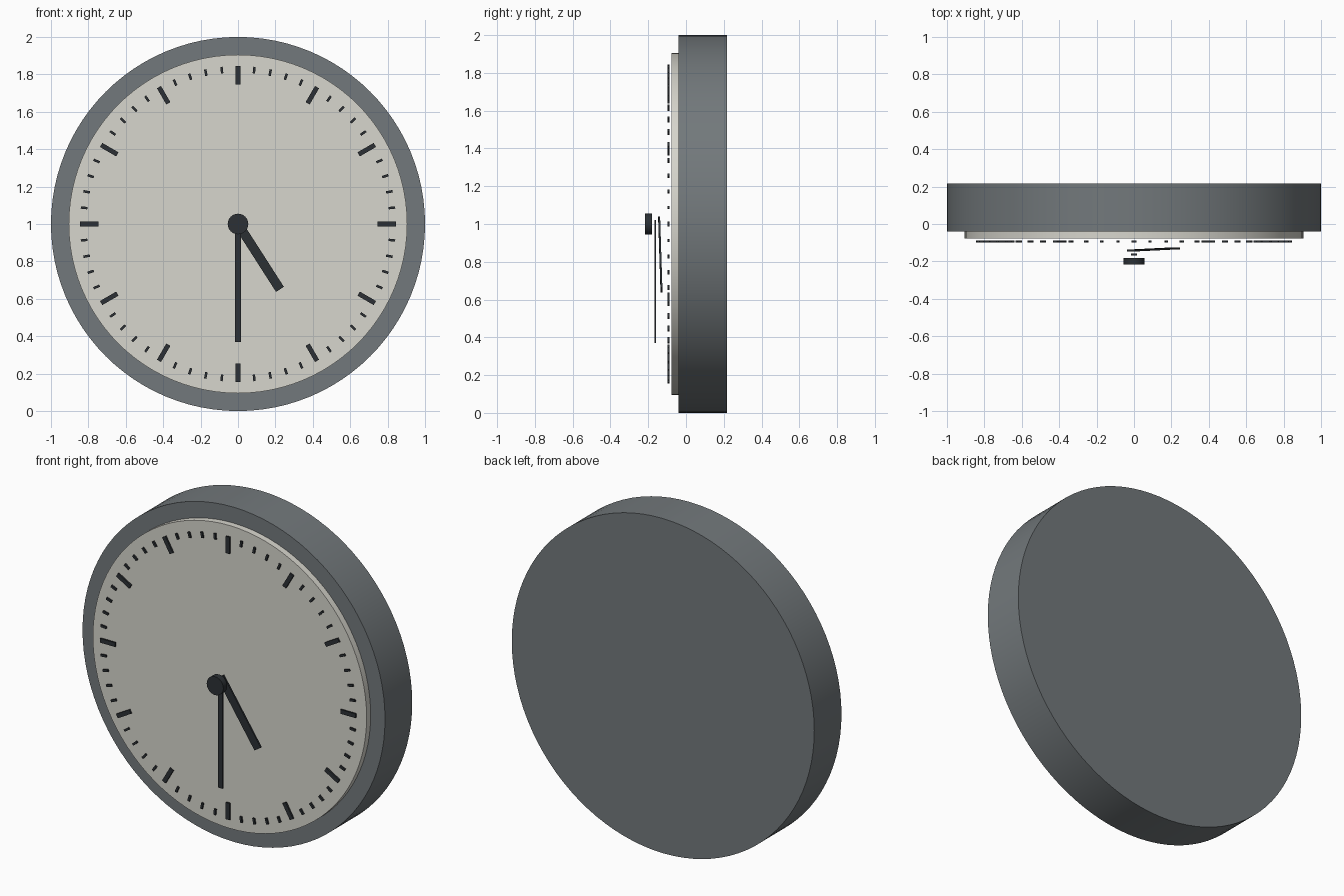
import bpy
import math
from mathutils import Matrix, Vector

if "Cube" in bpy.data.objects:
    bpy.data.objects.remove(bpy.data.objects["Cube"])

CENTRE_Z = 1.0


def material(name, colour):
    m = bpy.data.materials.new(name)
    m.diffuse_color = (*colour, 1)
    m.use_nodes = True
    m.node_tree.nodes["Principled BSDF"].inputs["Base Color"].default_value = m.diffuse_color
    return m


CASE = material("case_grey", (0.17, 0.19, 0.20))
CREAM = material("dial_cream", (0.68, 0.67, 0.61))
DARK = material("dark_grey", (0.025, 0.03, 0.035))


def disc(name, radius, y_front, y_back, mat, sides=96):
    bpy.ops.mesh.primitive_cylinder_add(
        vertices=sides, radius=radius, depth=y_back - y_front,
        location=(0, (y_front + y_back) / 2, CENTRE_Z),
        rotation=(math.pi / 2, 0, 0))
    ob = bpy.context.object
    ob.name = name
    ob.data.materials.append(mat)
    bpy.ops.object.transform_apply(location=False, rotation=True, scale=False)
    bpy.ops.object.shade_smooth_by_angle(angle=math.radians(30))
    return ob


def bar(name, angle, r0, r1, width, y0, y1, thick):
    """Box pointing outward at a clockwise angle from twelve, its depth going y0 to y1."""
    a = math.radians(angle)
    p = Vector((r0 * math.sin(a), y0, CENTRE_Z + r0 * math.cos(a)))
    q = Vector((r1 * math.sin(a), y1, CENTRE_Z + r1 * math.cos(a)))
    along = (q - p).normalized()
    side = Vector((math.cos(a), 0, -math.sin(a)))
    normal = along.cross(side)
    bpy.ops.mesh.primitive_cube_add(size=1)
    ob = bpy.context.object
    ob.name = name
    ob.data.transform(Matrix.Diagonal((width, thick, (q - p).length, 1)))
    rot = Matrix((side, normal, along)).transposed()
    if rot.determinant() < 0:
        rot = Matrix((side, -normal, along)).transposed()
    ob.matrix_world = Matrix.Translation((p + q) / 2) @ rot.to_4x4()
    ob.data.materials.append(DARK)
    return ob


# Case and raised dial
disc("case", 1.0, -0.04, 0.217, CASE)
disc("dial", 0.905, -0.078, -0.03, CREAM)

# Hour and minute marks
for i in range(60):
    if i % 5 == 0:
        bar(f"hour_mark_{i // 5}", i * 6, 0.745, 0.845, 0.025, -0.093, -0.093, 0.01)
    else:
        bar(f"minute_mark_{i}", i * 6, 0.81, 0.845, 0.013, -0.093, -0.093, 0.01)

# Hands, the hour hand leaning slightly toward the dial
bar("hour_hand", 147.3, -0.03, 0.415, 0.05, -0.142, -0.130, 0.01)
bar("minute_hand", 180, -0.02, 0.63, 0.03, -0.163, -0.163, 0.01)

# Centre cap
disc("centre_cap", 0.055, -0.217, -0.181, DARK, 32)
